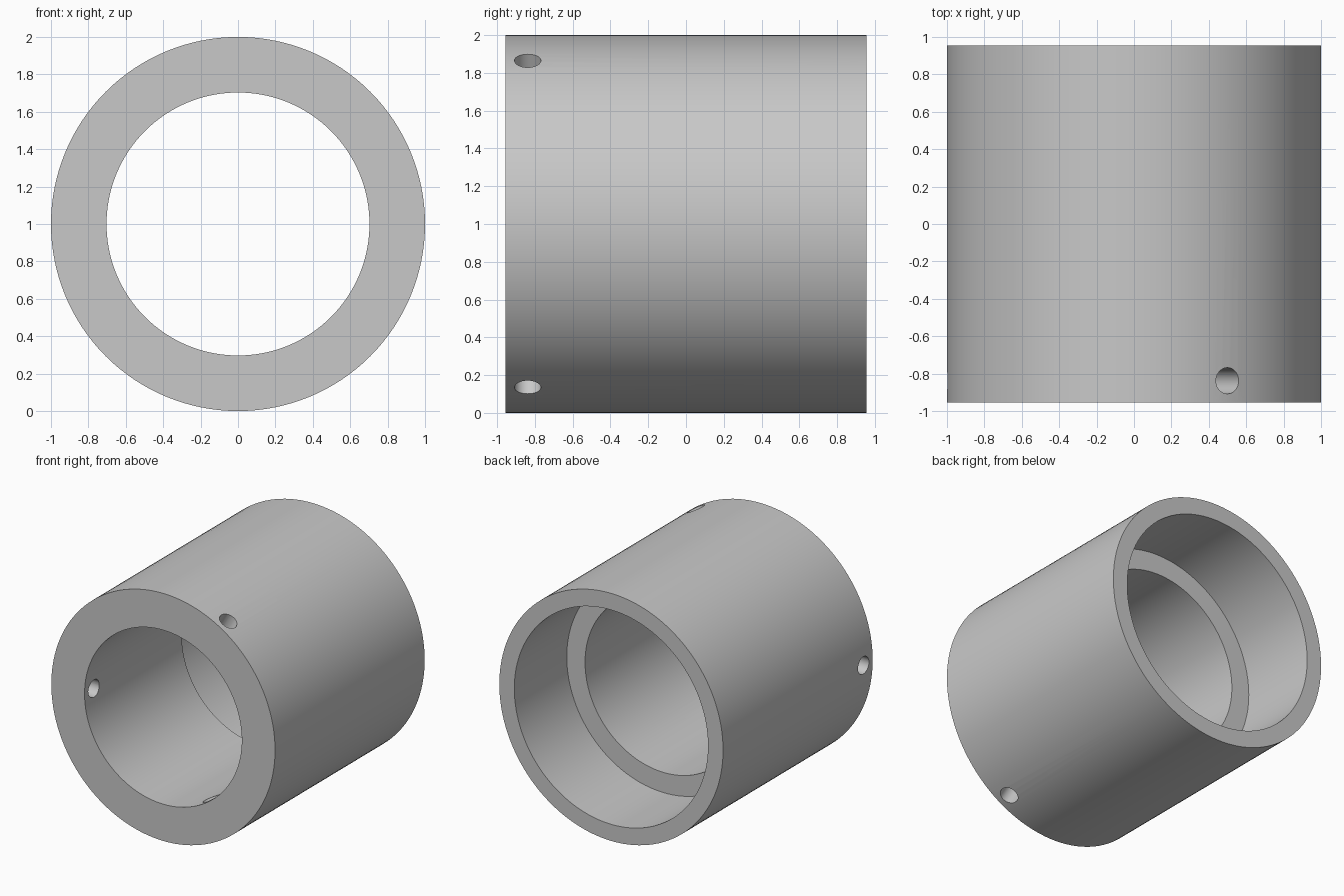
import bpy
import bmesh
from math import cos, sin, pi, radians
from mathutils import Matrix, Vector

cube = bpy.data.objects.get("Cube")
if cube:
    bpy.data.objects.remove(cube, do_unlink=True)

SEGMENTS = 128
HALF_LENGTH = 0.955
STEP_Y = 0.285
HOLE_Y = -0.838
HOLE_RADIUS = 0.07
AXIS = Vector((0, 0, 1))  # bore axis passes through this point along y

gray = bpy.data.materials.new("light_gray")
gray.use_nodes = True
gray.diffuse_color = (0.58, 0.58, 0.58, 1)
gray.node_tree.nodes["Principled BSDF"].inputs["Base Color"].default_value = gray.diffuse_color


def add_object(name, bm):
    bmesh.ops.recalc_face_normals(bm, faces=bm.faces)
    mesh = bpy.data.meshes.new(name)
    bm.to_mesh(mesh)
    bm.free()
    mesh.materials.append(gray)
    obj = bpy.data.objects.new(name, mesh)
    bpy.context.collection.objects.link(obj)
    return obj


# Sleeve: stepped wall section (radius, y) revolved around the bore axis
section = [(1.0, -HALF_LENGTH), (1.0, HALF_LENGTH), (0.866, HALF_LENGTH),
           (0.866, STEP_Y), (0.703, STEP_Y), (0.703, -HALF_LENGTH)]
bm = bmesh.new()
rings = []
for i in range(SEGMENTS):
    a = 2 * pi * i / SEGMENTS
    rings.append([bm.verts.new((r * cos(a), y, 1 + r * sin(a))) for r, y in section])
for i, ring in enumerate(rings):
    following = rings[(i + 1) % SEGMENTS]
    for j in range(len(section)):
        k = (j + 1) % len(section)
        bm.faces.new((ring[j], ring[k], following[k], following[j]))
sleeve = add_object("sleeve", bm)

# Three evenly spaced radial screw holes near the front
bm = bmesh.new()
for angle in (60, 180, 300):
    a = radians(angle)
    out = Vector((cos(a), 0, sin(a)))
    place = Matrix.Translation(AXIS + out * 0.85 + Vector((0, HOLE_Y, 0)))
    turn = out.to_track_quat('Z', 'Y').to_matrix().to_4x4()
    bmesh.ops.create_cone(bm, cap_ends=True, segments=40, radius1=HOLE_RADIUS,
                          radius2=HOLE_RADIUS, depth=0.6, matrix=place @ turn)
cutter = add_object("screw_hole_cutter", bm)
cutter.hide_render = True

cut = sleeve.modifiers.new("screw_holes", 'BOOLEAN')
cut.operation = 'DIFFERENCE'
cut.solver = 'EXACT'
cut.object = cutter

bpy.ops.object.select_all(action='DESELECT')
sleeve.select_set(True)
bpy.context.view_layer.objects.active = sleeve
bpy.ops.object.modifier_apply(modifier=cut.name)
bpy.data.objects.remove(cutter, do_unlink=True)
bpy.ops.object.shade_smooth_by_angle(angle=radians(30))
